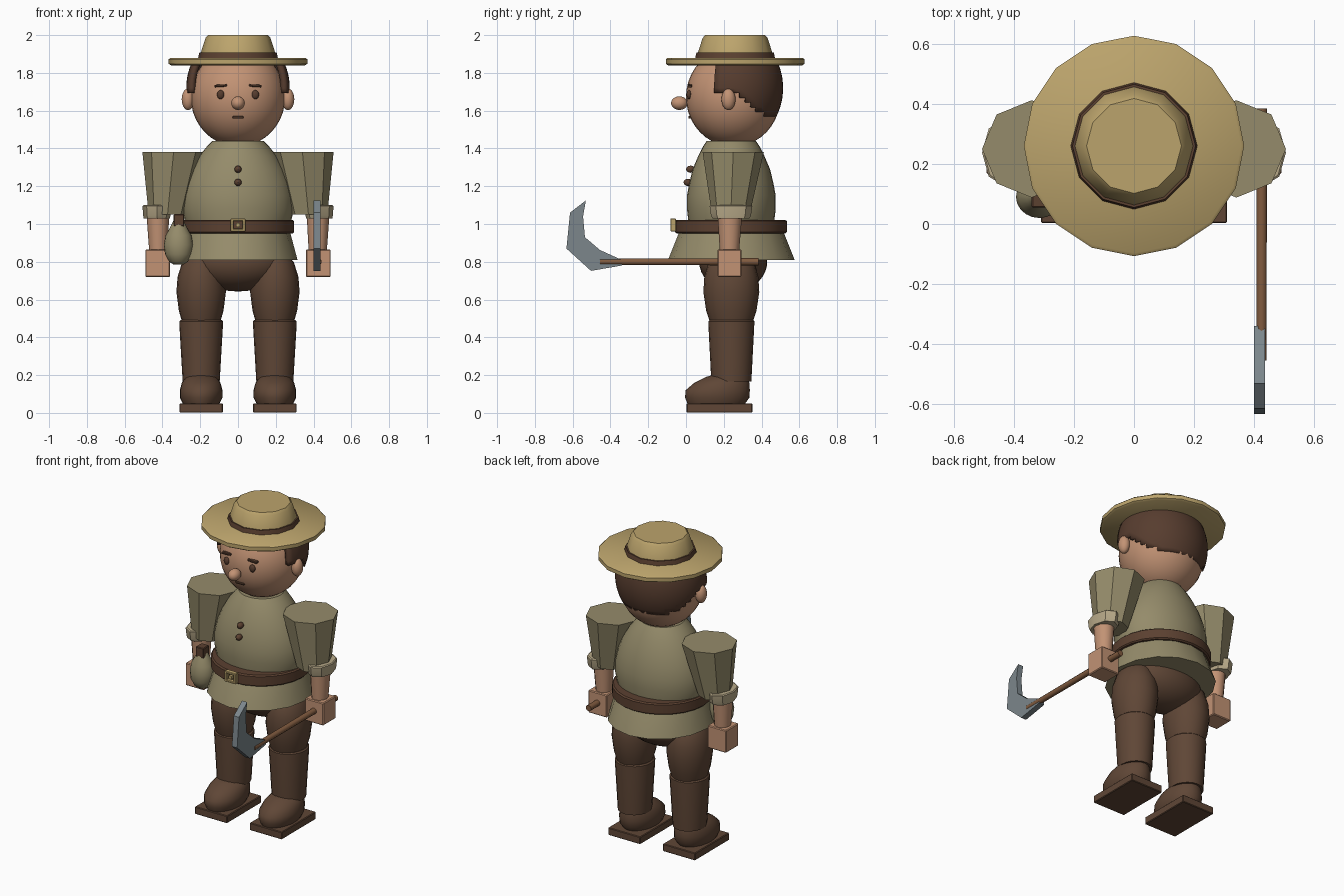
import bpy, bmesh, math
from mathutils import Matrix

if "Cube" in bpy.data.objects:
    bpy.data.objects.remove(bpy.data.objects["Cube"])


def material(name, r, g, b):
    m = bpy.data.materials.new(name)
    m.diffuse_color = (r, g, b, 1)
    m.use_nodes = True
    m.node_tree.nodes["Principled BSDF"].inputs["Base Color"].default_value = m.diffuse_color
    return m


STRAW = material("straw", 0.50, 0.37, 0.15)
SHIRT = material("olive_cloth", 0.30, 0.26, 0.145)
CUFF = material("cream_cloth", 0.48, 0.40, 0.25)
SKIN = material("skin", 0.54, 0.29, 0.175)
BROWN = material("brown_cloth", 0.115, 0.062, 0.037)
LEATHER = material("leather", 0.105, 0.052, 0.03)
HAIR = material("hair_brown", 0.095, 0.046, 0.028)
WOOD = material("wood", 0.22, 0.105, 0.05)
STEEL = material("steel", 0.20, 0.24, 0.26)


def finish(name, bm, mat, angle=35):
    bmesh.ops.recalc_face_normals(bm, faces=bm.faces)
    me = bpy.data.meshes.new(name)
    bm.to_mesh(me)
    bm.free()
    me.materials.append(mat)
    me.shade_smooth()
    me.set_sharp_from_angle(angle=math.radians(angle))
    ob = bpy.data.objects.new(name, me)
    bpy.context.collection.objects.link(ob)
    return ob


def loft(name, rings, mat, segs=32, angle=35):
    """Stack of elliptical rings (z, rx, ry, cx, cy), capped at both ends."""
    bm = bmesh.new()
    loops = []
    for z, rx, ry, cx, cy in rings:
        loops.append([bm.verts.new((cx + rx * math.cos(2 * math.pi * i / segs),
                                    cy + ry * math.sin(2 * math.pi * i / segs), z))
                      for i in range(segs)])
    for a, b in zip(loops, loops[1:]):
        for i in range(segs):
            j = (i + 1) % segs
            bm.faces.new((a[i], a[j], b[j], b[i]))
    bm.faces.new(loops[0][::-1])
    bm.faces.new(loops[-1])
    return finish(name, bm, mat, angle)


def ellipsoid(name, c, r, mat, segs=24, rings=14):
    bm = bmesh.new()
    bmesh.ops.create_uvsphere(bm, u_segments=segs, v_segments=rings, radius=1)
    bmesh.ops.transform(bm, matrix=Matrix.Translation(c) @ Matrix.Diagonal((*r, 1)), verts=bm.verts)
    return finish(name, bm, mat)


def box(name, c, size, mat, bevel=0.0, roll=0.0):
    bm = bmesh.new()
    bmesh.ops.create_cube(bm, size=1)
    m = Matrix.Translation(c) @ Matrix.Rotation(roll, 4, 'Y') @ Matrix.Diagonal((*size, 1))
    bmesh.ops.transform(bm, matrix=m, verts=bm.verts)
    if bevel:
        bmesh.ops.bevel(bm, geom=bm.edges[:], offset=bevel, segments=1, affect='EDGES')
    return finish(name, bm, mat)


def centred(profile, cy):
    return [(z, rx, ry, 0, cy) for z, rx, ry in profile]


# Hat: brim, band, crown
loft("hat_brim", centred([(1.84, .355, .355), (1.848, .367, .367), (1.872, .367, .367),
                          (1.88, .357, .357)], .26), STRAW, 16, 50)
loft("hat_band", centred([(1.87, .213, .213), (1.907, .205, .205)], .26), LEATHER, 12)
loft("hat_crown", centred([(1.87, .205, .205), (1.91, .196, .196), (1.985, .172, .172),
                           (2.0, .158, .158)], .26), STRAW, 12)

# Head and face
ellipsoid("head", (0, .25, 1.672), (.25, .25, .262), SKIN, 32, 20)
ellipsoid("nose", (0, -.035, 1.64), (.036, .044, .036), SKIN)
box("mouth", (0, .022, 1.565), (.06, .02, .012), LEATHER, .003)
for s, side in ((-1, "left"), (1, "right")):
    ellipsoid("ear_" + side, (s * .265, .225, 1.66), (.033, .037, .057), SKIN)
    ellipsoid("eye_" + side, (s * .092, .016, 1.685), (.019, .013, .024), HAIR, 16, 10)
    box("eyebrow_" + side, (s * .092, .02, 1.732), (.066, .026, .013), HAIR, .003, s * .06)

# Hair: shell kept above a hairline that drops toward the back
bm = bmesh.new()
bmesh.ops.create_uvsphere(bm, u_segments=48, v_segments=36, radius=1)
bmesh.ops.transform(bm, matrix=Matrix.Translation((0, .25, 1.72)) @ Matrix.Diagonal((.274, .264, .30, 1)),
                    verts=bm.verts)


def outside_hair(p):
    line = 1.69 if p.y < .27 else max(1.57, 1.69 - (p.y - .27) * .8)
    return p.z < line or p.z > 1.87 or p.y < .15


bmesh.ops.delete(bm, geom=[f for f in bm.faces if outside_hair(f.calc_center_median())], context='FACES')
hair = finish("hair", bm, HAIR)
mod = hair.modifiers.new("thickness", 'SOLIDIFY')
mod.thickness = .03
mod.offset = -1

# Shirt, skirt and belt
loft("shirt_body", centred([(.95, .26, .22), (1.02, .283, .228), (1.08, .295, .235), (1.15, .292, .235),
                            (1.22, .275, .222), (1.29, .245, .205), (1.36, .205, .175),
                            (1.41, .165, .15), (1.44, .135, .13)], .24), SHIRT)
loft("shirt_skirt", centred([(.81, .315, .335), (.96, .275, .275), (1.0, .26, .25)], .24), SHIRT, 16)
loft("belt", centred([(.95, .29, .287), (.957, .296, .296), (1.015, .296, .296),
                      (1.022, .288, .287)], .238), LEATHER, 24)
for z in (1.29, 1.22):
    ellipsoid("button", (0, .012 if z < 1.25 else .025, z), (.019, .025, .019), LEATHER, 12, 8)

# Buckle: square frame with a centre plate
for s in (-1, 1):
    box("buckle_side", (s * .032, -.068, .995), (.016, .03, .068), STRAW, .003)
    box("buckle_bar", (0, -.068, .995 + s * .027), (.08, .03, .014), STRAW, .003)
box("buckle_pin", (0, -.07, .995), (.02, .02, .02), STRAW)

# Trousers
ellipsoid("hips", (0, .25, .80), (.26, .18, .157), BROWN, 32, 18)
for s, side in ((-1, "left"), (1, "right")):
    x = s * .195

    def at(profile, cy):
        return [(z, rx, ry, x, cy) for z, rx, ry in profile]

    # Leg, boot shaft, foot and sole
    loft("thigh_" + side, at([(.47, .098, .11), (.54, .118, .133), (.64, .131, .148), (.72, .125, .143),
                              (.80, .10, .12), (.84, .06, .08)], .24), BROWN, 20)
    loft("boot_shaft_" + side, at([(.165, .098, .106), (.475, .116, .122), (.485, .116, .122),
                                   (.492, .108, .115)], .24), BROWN, 20)
    loft("foot_" + side, [(.045, .095, .15, x, .16), (.08, .112, .17, x, .165), (.12, .113, .17, x, .168),
                          (.16, .102, .145, x, .19), (.19, .08, .11, x, .215), (.20, .05, .08, x, .22)],
         BROWN, 24, 45)
    box("sole_" + side, (x, .177, .026), (.23, .348, .048), BROWN, .004)

    # Sleeve, cuff, forearm, hand
    loft("sleeve_" + side, [(1.05, .10, .10, s * .373, .237), (1.38, .165, .162, s * .341, .25)], SHIRT, 8)
    loft("cuff_" + side, [(1.03, .07, .098, s * .43, .238), (1.045, .072, .106, s * .43, .238),
                          (1.095, .076, .113, s * .43, .238), (1.10, .07, .106, s * .43, .238)], CUFF, 8)
    loft("forearm_" + side, [(.84, .047, .05, s * .422, .23), (1.06, .061, .066, s * .424, .232)], SKIN, 12)
    box("hand_" + side, (s * .425, .23, .793), (.132, .128, .145), SKIN, .005)

# Pouch hanging from the belt
loft("pouch", [(.785, .025, .025, -.315, .09), (.80, .05, .048, -.315, .09), (.84, .071, .066, -.315, .09),
               (.89, .078, .07, -.315, .09), (.94, .068, .06, -.315, .09), (.985, .043, .04, -.315, .09),
               (1.02, .025, .025, -.315, .09)], SHIRT, 20)
box("pouch_strap", (-.313, .085, 1.02), (.055, .06, .065), LEATHER, .004)

# Tool: wooden handle and hooked blade
bm = bmesh.new()
bmesh.ops.create_cone(bm, cap_ends=True, segments=10, radius1=.019, radius2=.017, depth=.84)
bmesh.ops.transform(bm, matrix=Matrix.Translation((.425, -.035, .80)) @ Matrix.Rotation(math.pi / 2, 4, 'X'),
                    verts=bm.verts)
finish("tool_handle", bm, WOOD, 40)

outline = [(-.34, .81), (-.455, .862), (-.535, .93), (-.545, 1.04), (-.53, 1.125), (-.614, 1.06),
           (-.633, .87), (-.503, .752), (-.34, .78)]
bm = bmesh.new()
face = bm.faces.new([bm.verts.new((.40, y, z)) for y, z in outline])
res = bmesh.ops.extrude_face_region(bm, geom=[face])
for v in res["geom"]:
    if isinstance(v, bmesh.types.BMVert):
        v.co.x = .437
finish("tool_blade", bm, STEEL, 20)
